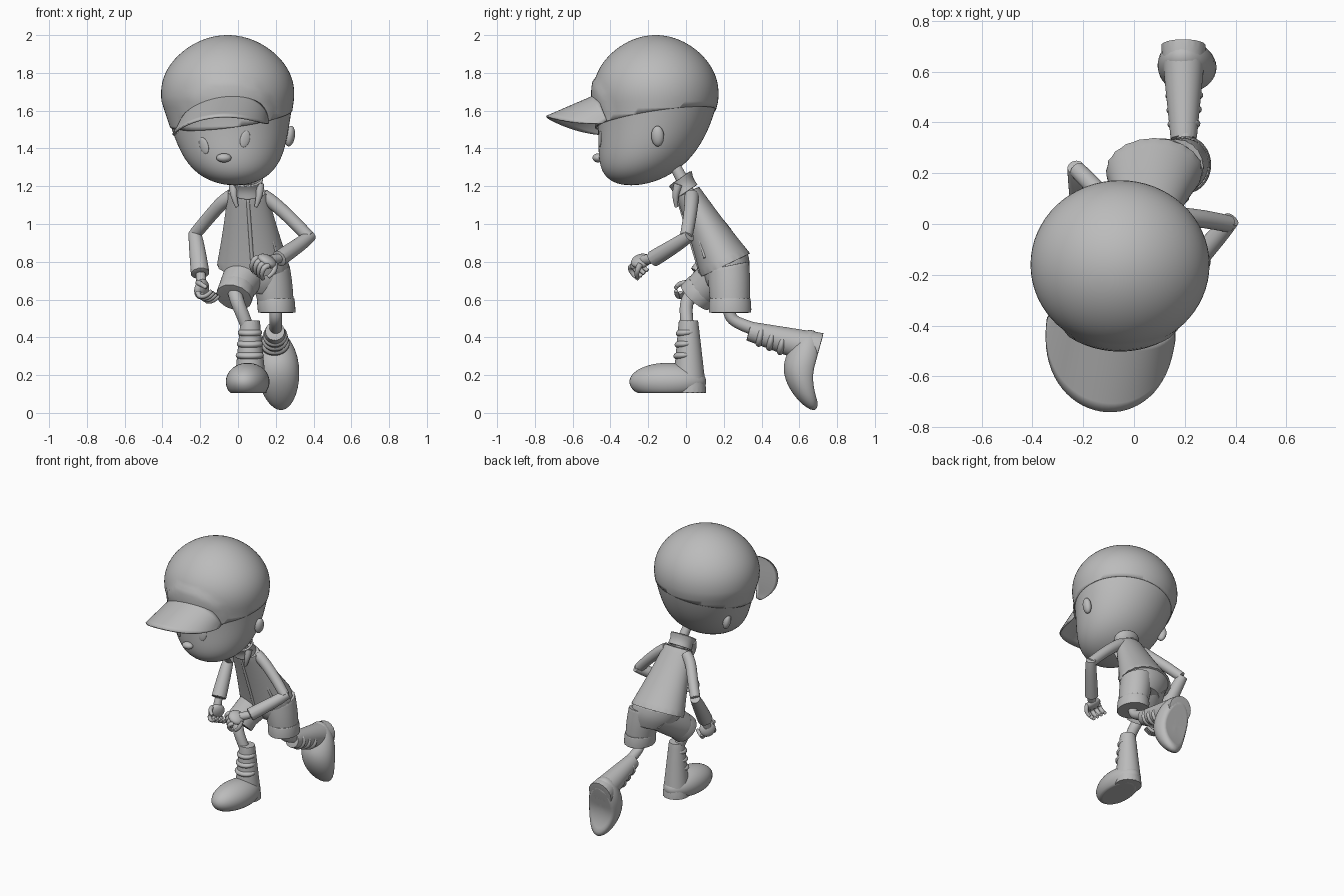
import bpy, bmesh, math
from mathutils import Vector, Matrix
from mathutils.bvhtree import BVHTree

if "Cube" in bpy.data.objects:
    bpy.data.objects.remove(bpy.data.objects["Cube"])

shade = (.5, .5, .5, 1)
grey = bpy.data.materials.new("plain_grey")
grey.use_nodes = True
grey.diffuse_color = shade
grey.node_tree.nodes["Principled BSDF"].inputs["Base Color"].default_value = shade


def finish(name, bm, levels=0, thickness=0):
    bmesh.ops.recalc_face_normals(bm, faces=bm.faces)
    for face in bm.faces:
        face.smooth = True
    mesh = bpy.data.meshes.new(name)
    bm.to_mesh(mesh)
    bm.free()
    mesh.materials.append(grey)
    obj = bpy.data.objects.new(name, mesh)
    bpy.context.collection.objects.link(obj)
    if levels:
        obj.modifiers.new("smooth", "SUBSURF").levels = levels
        obj.modifiers["smooth"].render_levels = levels
    if thickness:
        obj.modifiers.new("thickness", "SOLIDIFY").thickness = thickness
    return obj


def skin(name, rings, caps=True, thickness=0):
    """Bridge point rings; the end caps keep a crisp rim."""
    bm = bmesh.new()
    loops = [[bm.verts.new(point) for point in ring] for ring in rings]
    for a, b in zip(loops, loops[1:]):
        for i in range(len(a)):
            bm.faces.new((a[i - 1], a[i], b[i], b[i - 1]))
    if caps:
        crease = bm.edges.layers.float.new("crease_edge")
        for loop in (loops[0], loops[-1]):
            for edge in bm.faces.new(loop).edges:
                edge[crease] = .9
                edge.smooth = False
    return finish(name, bm, 2, thickness)


def circle(count):
    for k in range(count):
        angle = math.tau * k / count
        yield math.cos(angle), math.sin(angle)


def taper(name, start, end, start_size, end_size, tilt=0, swell=0, **options):
    """Oval column between two centres; tilt raises the back of each ring."""
    rings = []
    for step in range(6):
        t = step / 5
        centre = Vector(start).lerp(Vector(end), t)
        size = Vector(start_size).lerp(Vector(end_size), t)
        rx, ry = size + Vector((swell, swell)) * math.sin(math.pi * t)
        rings.append([centre + Vector((rx * c, ry * s, tilt * ry * s)) for c, s in circle(20)])
    return skin(name, rings, **options)


def tube(name, path, start_radius, end_radius):
    """Round limb along a path, its radius changing evenly."""
    path = [Vector(p) for p in path]
    last = len(path) - 1
    side = (path[1] - path[0]).orthogonal()
    rings = []
    for i, p in enumerate(path):
        along = (path[min(i + 1, last)] - path[max(i - 1, 0)]).normalized()
        side = (side - along * side.dot(along)).normalized()
        up = along.cross(side)
        radius = start_radius + (end_radius - start_radius) * i / last
        rings.append([p + radius * (side * c + up * s) for c, s in circle(12)])
    return skin(name, rings)


def sphere_mesh(segments=24):
    bm = bmesh.new()
    bmesh.ops.create_uvsphere(bm, u_segments=segments, v_segments=segments * 2 // 3, radius=1)
    return bm


def ball(name, location, size, rotation=(0, 0, 0)):
    obj = finish(name, sphere_mesh())
    obj.location, obj.scale, obj.rotation_euler = location, size, rotation
    return obj


# Head: a full dome above, pinched at the eyes, full-cheeked and forward at the chin
bm = sphere_mesh(64)
for v in bm.verts:
    x, y, z = v.co
    low = max(-z, 0)
    full = 1 - .3 * low + .45 * low ** 2 + .04 * math.sin(math.pi * max(z, 0))
    v.co = (-.055 + .345 * x * full + .04 * low,
            -.16 + .325 * y * full - .13 * low ** 2,
            1.65 + (.445 if low else .345) * z)
bm.normal_update()
skull = BVHTree.FromBMesh(bm)
cap = bm.copy()
finish("head", bm)

# Cap shell over the skull, with a raised front panel
cap.normal_update()
for v, normal in [(v, v.normal.copy()) for v in cap.verts]:
    offset = Vector(((v.co.x + .06) / .23, (v.co.z - 1.58) / .19))
    raised = v.co.y < -.3 and offset.length < 1
    v.co += normal * (.015 if raised else .005)
bmesh.ops.bisect_plane(cap, geom=cap.verts[:] + cap.edges[:] + cap.faces[:], clear_inner=True,
                       plane_co=(-.06, -.16, 1.555), plane_no=(-.13, -.15, 1))
finish("cap", cap, thickness=.01)

# Visor: sweeps from an arc on the cap to a longer, drooping arc at the rim
across = Vector((.255, -.04, .03))
bm = bmesh.new()
columns = []
for step in range(17):
    angle = math.pi * (step / 16 - .5)
    s, c = math.sin(angle), max(math.cos(angle), 0)
    inner = Vector((-.08, -.38, 1.52)) + across * s * .95 + Vector((0, -.08, .17)) * c
    outer = Vector((-.09, -.41, 1.5)) + across * s + Vector((-.04, -.33, .07 * c)) * c ** .85
    columns.append([bm.verts.new(inner.lerp(outer, t / 4)) for t in range(5)])
for a, b in zip(columns, columns[1:]):
    for i in range(4):
        bm.faces.new((a[i], a[i + 1], b[i + 1], b[i]))
finish("visor", bm, 1, .01)

# Face
for side, x, z, lean in (("right", -.18, 1.415, .3), ("left", .037, 1.45, -.25)):
    spot, normal, _, _ = skull.ray_cast(Vector((x, -2, z)), Vector((0, 1, 0)))
    turn = normal.to_track_quat("Z", "Y").to_matrix() @ Matrix.Rotation(lean, 3, "Z")
    ball(side + "_eye", spot, (.026, .045, .008), turn.to_euler())
ball("nose", (-.075, -.465, 1.35), (.04, .03, .024))
ear = (.026, .034, .055)
ball("left_ear", (.275, -.15, 1.465), ear, (0, .15, -.2))
ball("right_ear", (-.285, -.06, 1.42), ear, (0, -.2, .5))

# Neck, jacket and collar
tube("neck", [(.02, -.08, 1.34), (.035, -.03, 1.26), (.045, .02, 1.15)], .03, .035)
taper("jacket", (.05, .01, 1.17), (.08, .21, .78), (.105, .06), (.195, .133), .48, -.004)
taper("collar", (.05, .0, 1.17), (.04, -.03, 1.24), (.085, .062), (.095, .062), .65, -.006,
      caps=False, thickness=.012)
for side, s in (("right", -1), ("left", 1)):
    tube(side + "_lapel", [(.045 + .07 * s, -.04, 1.21), (.045 + .07 * s, -.06, 1.15),
                           (.045 + .05 * s, -.05, 1.09)], .026, .01)
    tube(side + "_pocket_trim", [(.08 + .1 * s, .07, .92), (.08 + .13 * s, .1, .82)], .008, .008)
tube("jacket_zip", [(.052, -.04, 1.13), (.08, .08, .73)], .01, .01)

# Shorts with turned-up cuffs
taper("shorts_hips", (.08, .21, .8), (.13, .235, .66), (.175, .12), (.13, .09), .35, .012)
taper("left_shorts_leg", (.17, .225, .78), (.2, .235, .58), (.105, .11), (.096, .104), .2, .004)
taper("left_cuff", (.2, .233, .605), (.205, .233, .53), (.1, .11), (.1, .114), 0, .002)
tube("right_shorts_leg", [(.06, .22, .77), (.01, .13, .69), (-.02, .06, .63)], .12, .095)
tube("right_cuff", [(-.005, .09, .66), (-.022, .045, .61)], .1, .102)

# Legs
tube("right_leg", [(-.02, .06, .66), (-.01, 0, .6), (.025, 0, .52), (.055, .01, .44)], .04, .035)
tube("left_leg", [(.2, .23, .6), (.2, .225, .51), (.2, .27, .475), (.2, .4, .43)], .036, .035)


def boot(side, location, pitch, yaw, bend):
    """Flat-soled foot and narrowing shaft with three straps bulging at the front."""
    bm = sphere_mesh(32)
    for v in bm.verts:
        x, y, z = v.co
        y = .205 * y - .115
        v.co = (.114 * x, y, max(.06 + .1 * z, 0) - bend * min(y + .1, 0) ** 2)
    parts = [finish(side + "_foot", bm),
             taper(side + "_boot_shaft", (0, 0, 0), (0, -.005, .385), (.09, .092), (.052, .052))]
    for k in range(3):
        size = (.075 - .005 * k, .06, .028)
        parts.append(ball(f"{side}_boot_strap_{k + 1}", (0, -.025 + .006 * k, .2 + .06 * k), size, (.1, 0, 0)))
    place = Matrix.Translation(location) @ Matrix.Rotation(pitch, 4, "X") @ Matrix.Rotation(yaw, 4, "Z")
    for part in parts:
        part.matrix_basis = place @ part.matrix_basis


boot("right", (.065, .018, .105), 0, -.12, 0)
boot("left", (.195, .705, .335), 1.3, .12, 2.2)

# Arms with flared sleeves
tube("left_upper_arm", [(.13, .03, 1.15), (.18, .03, 1.12), (.28, .02, 1.03), (.375, 0, .93)], .04, .035)
tube("left_forearm", [(.385, .02, .94), (.34, -.035, .9), (.215, -.175, .815)], .034, .046)
tube("right_upper_arm", [(-.03, .04, 1.15), (-.08, .06, 1.12), (-.15, .14, 1.04), (-.225, .215, .95)], .04, .035)
tube("right_forearm", [(-.23, .225, .955), (-.22, .18, .9), (-.2, .065, .735)], .034, .052)


def hand(side, wrist, reach, curl):
    """Palm, four curled fingers and a thumb."""
    wrist, along, bent = Vector(wrist), Vector(reach).normalized(), Vector(curl)
    bent = (bent - along * bent.dot(along)).normalized()
    wide = along.cross(bent)
    tube(side + "_wrist", [wrist - along * .02, wrist + along * .05], .026, .03)
    frame = Matrix((wide, bent, along)).transposed()
    ball(side + "_palm", wrist + along * .07, (.056, .03, .054), frame.to_euler())

    def finger(name, root, steps):
        tube(f"{side}_{name}", [wrist + frame @ (Vector(root) + Vector(step)) for step in steps], .017, .011)

    for k in range(4):
        finger(f"finger_{k + 1}", (.042 - .028 * k, 0, .1),
               [(0, 0, 0), (0, 0, .03), (0, .045, .035), (0, .08, .01)])
    finger("thumb", (.035, 0, .045), [(0, 0, 0), (.035, .025, .02), (.025, .06, .05)])


hand("left", (.205, -.19, .815), (-.7, -.65, -.15), (-.5, .2, -.85))
hand("right", (-.196, .055, .72), (.05, -.35, -.9), (.8, -.4, .1))
